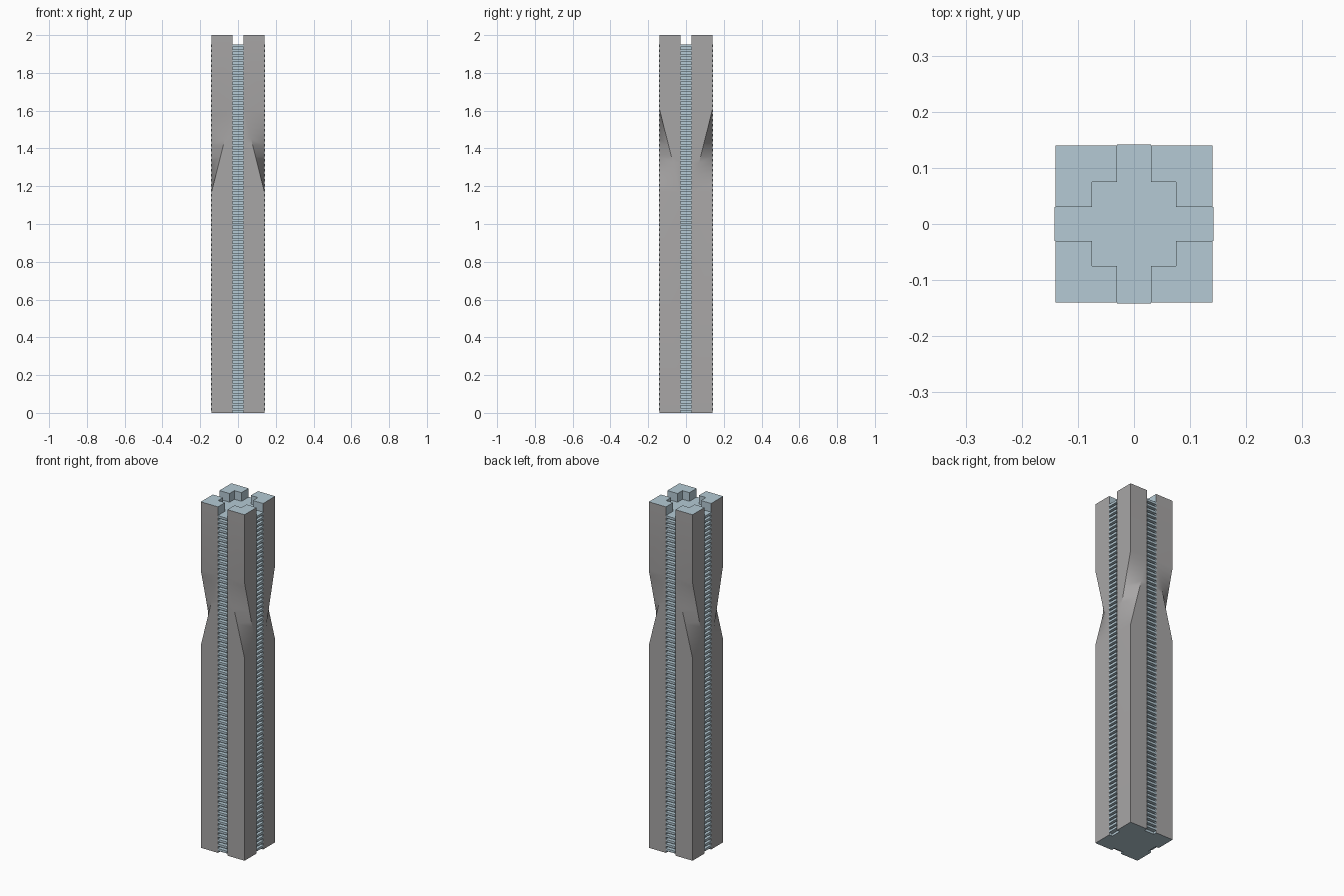
import bpy, bmesh, math
from mathutils import Matrix, Vector

if "Cube" in bpy.data.objects:
    bpy.data.objects.remove(bpy.data.objects["Cube"])

H, R, G = 2.0, 0.14, 0.03       # height, half width, half slot width
Z0, Z1 = 1.17, 1.605            # twisted waist
INNER, FLOOR, TOP = 0.075, 0.12, 1.95


def material(name, rgb):
    m = bpy.data.materials.new(name)
    m.diffuse_color = (*rgb, 1)
    m.use_nodes = True
    m.node_tree.nodes["Principled BSDF"].inputs["Base Color"].default_value = m.diffuse_color
    return m


grey = material("grey", (0.39, 0.38, 0.38))
blue = material("pale blue grey", (0.46, 0.59, 0.66))


def make(name, bm, mats):
    bmesh.ops.recalc_face_normals(bm, faces=bm.faces)
    me = bpy.data.meshes.new(name)
    bm.to_mesh(me)
    bm.free()
    ob = bpy.data.objects.new(name, me)
    bpy.context.collection.objects.link(ob)
    for m in mats:
        me.materials.append(m)
    return ob


def box(bm, lo, hi, turn=0):
    lo, hi = Vector(lo), Vector(hi)
    mat = (Matrix.Rotation(turn, 4, 'Z') @ Matrix.Translation((lo + hi) / 2)
           @ Matrix.Diagonal((*(hi - lo), 1)))
    bmesh.ops.create_cube(bm, size=1, matrix=mat)


# Corner posts: one L-shaped column whose outer edge twists from side to front
bm = bmesh.new()
STEPS = 14
levels = [(0, 0)] + [(Z0 + (Z1 - Z0) * i / STEPS, i / STEPS) for i in range(STEPS + 1)] + [(H, 1)]
rings = []
for z, s in levels:
    d = (R - G) * s
    pts = [(G, INNER), (INNER, INNER), (INNER, G), (R, G), (R, G + d), (R - d, R), (G, R)]
    rings.append([bm.verts.new((x, y, z)) for x, y in pts])
for a, b in zip(rings, rings[1:]):
    for j in range(7):
        k = (j + 1) % 7
        f = bm.faces.new((a[j], a[k], b[k], b[j]))
        f.material_index = 0 if j in (3, 4, 5) else 1   # outer skin is grey
for ring in (rings[0], rings[-1]):
    bm.faces.new(ring).material_index = 1
bmesh.ops.remove_doubles(bm, verts=bm.verts, dist=1e-5)
posts = make("corner_posts", bm, [grey, blue])
mod = posts.modifiers.new("mirror", 'MIRROR')
mod.use_axis = (True, True, False)
mod.use_mirror_merge = False
bpy.context.view_layer.objects.active = posts
posts.select_set(True)
bpy.ops.object.shade_smooth_by_angle(angle=math.radians(30))

# Cross-shaped core, sunk below the post tops
bm = bmesh.new()
box(bm, (-INNER, -INNER, 0), (INNER, INNER, TOP))
for i in range(4):
    box(bm, (-G, -FLOOR, 0), (G, -INNER, TOP), i * math.pi / 2)
make("core", bm, [blue])

# Toothed racks filling the four slots
bm = bmesh.new()
N = 74
pitch = TOP / N
for i in range(4):
    for t in range(N):
        z = t * pitch
        box(bm, (-G, -0.142, z + pitch * 0.5), (G, -FLOOR, z + pitch), i * math.pi / 2)
make("toothed_racks", bm, [blue])
